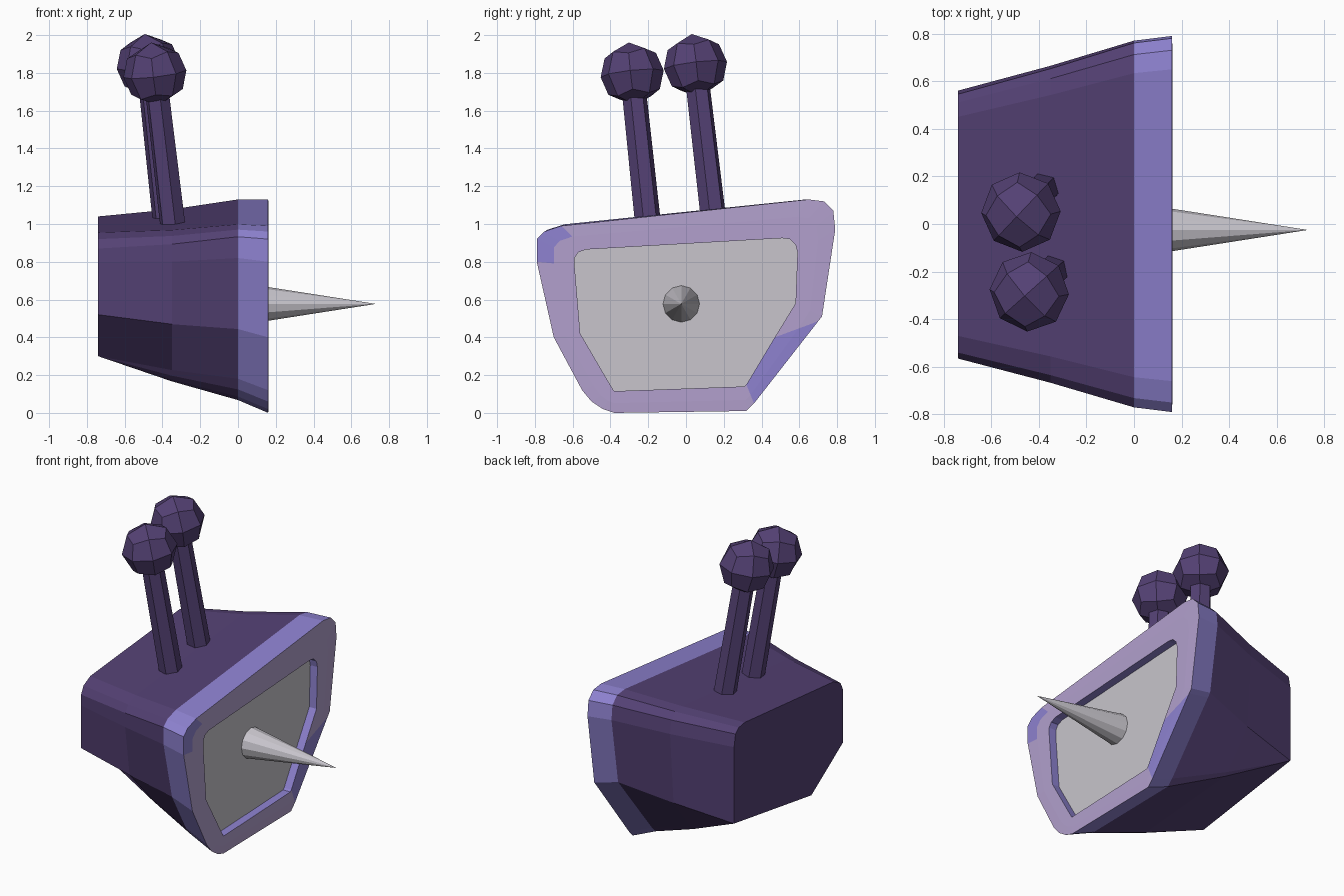
import bpy, bmesh, math
from mathutils import Vector, Matrix

if "Cube" in bpy.data.objects:
    bpy.data.objects.remove(bpy.data.objects["Cube"])


def material(name, rgb):
    m = bpy.data.materials.new(name)
    lin = [((c / 255 + 0.055) / 1.055) ** 2.4 for c in rgb]
    m.diffuse_color = (*lin, 1)
    m.use_nodes = True
    m.node_tree.nodes["Principled BSDF"].inputs["Base Color"].default_value = m.diffuse_color
    return m


DARK = material("dark purple", (84, 65, 116))
RIM = material("rim violet", (142, 130, 208))
LILAC = material("lilac", (178, 160, 205))
GREY = material("pale grey", (200, 197, 204))


def finish(bm, name, mats):
    bmesh.ops.remove_doubles(bm, verts=bm.verts, dist=0.0005)
    bmesh.ops.recalc_face_normals(bm, faces=bm.faces)
    me = bpy.data.meshes.new(name)
    bm.to_mesh(me)
    bm.free()
    ob = bpy.data.objects.new(name, me)
    bpy.context.collection.objects.link(ob)
    for m in mats:
        me.materials.append(m)
    return ob


def mix(a, b, t):
    return [(p[0] + (q[0] - p[0]) * t, p[1] + (q[1] - p[1]) * t) for p, q in zip(a, b)]


# Matching (y, z) outlines: rim front, screen opening and back of the shell
outer = [(-.79, .80), (-.79, .92), (-.75, .96), (-.66, .99), (.65, 1.13), (.73, 1.12),
         (.78, 1.07), (.79, .97), (.72, .51), (.70, .485), (.36, .05), (.32, .01),
         (-.38, 0), (-.44, .02), (-.50, .06), (-.55, .12), (-.70, .40)]
inner = [(-.59, .78), (-.59, .82), (-.57, .85), (-.53, .865), (.51, .925), (.55, .92),
         (.58, .89), (.59, .85), (.58, .58), (.47, .40), (.32, .15), (.31, .14),
         (-.38, .115), (-.385, .12), (-.39, .13), (-.42, .18), (-.56, .42)]
back = [(-.565, .80), (-.565, .87), (-.54, .92), (-.47, .955), (.45, 1.04), (.51, 1.03),
        (.545, 1.0), (.56, .92), (.56, .42), (.56, .42), (.56, .42), (.56, .42),
        (-.24, .30), (-.24, .30), (-.24, .30), (-.24, .30), (-.565, .52)]
neck = [(y * .975, 1.13 - (1.13 - z) * .94) for y, z in outer]
middle = [(y * .99, z - .01) for y, z in mix(neck, back, .47)]

# Lofted sections: (x, outline)
sections = [(-.74, back), (-.35, middle), (0, neck), (.16, outer),
            (.162, mix(outer, inner, .45)), (.162, inner), (.11, inner)]
bm = bmesh.new()
rings = [[bm.verts.new((x, y, z)) for y, z in pts] for x, pts in sections]
n = len(outer)
slots = [0, 0, 1, 2, 2, 1]
for r, (a, b) in enumerate(zip(rings, rings[1:])):
    for i in range(n):
        j = (i + 1) % n
        f = bm.faces.new((a[i], a[j], b[j], b[i]))
        f.material_index = slots[r]
        # worn corners of the rim show the violet shade
        if (r == 3 and i in (0, 1, 2, 9)) or (r == 4 and i == 9):
            f.material_index = 1
bm.faces.new(rings[0]).material_index = 0
bm.faces.new(rings[-1]).material_index = 3
finish(bm, "shell", [DARK, RIM, LILAC, GREY])


def rod(name, p, q, r1, r2, sides, mat):
    p, q = Vector(p), Vector(q)
    d = q - p
    bm = bmesh.new()
    mat4 = Matrix.Translation((p + q) / 2) @ d.to_track_quat('Z', 'Y').to_matrix().to_4x4()
    bmesh.ops.create_cone(bm, cap_ends=True, segments=sides, radius1=r1, radius2=r2,
                          depth=d.length, matrix=mat4)
    return finish(bm, name, [mat])


# Spike in the middle of the screen
rod("spike", (.11, -.025, .577), (.73, -.025, .577), .097, 0, 12, GREY)

# Two leaning stalks with faceted balls
for side, foot, top in (("front", (-.345, -.20, .99), (-.44, -.285, 1.795)),
                        ("rear", (-.385, .145, 1.03), (-.475, .05, 1.84))):
    rod(side + "_stalk", foot, top, .07, .065, 6, DARK)
    bm = bmesh.new()
    bmesh.ops.create_cube(bm, size=1)
    bmesh.ops.subdivide_edges(bm, edges=bm.edges, cuts=1, use_grid_fill=True)
    axis = (Vector(top) - Vector(foot)).to_track_quat('Z', 'Y').to_matrix()
    for v in bm.verts:
        v.co = axis @ (v.co.normalized() * .168) + Vector(top)
    finish(bm, side + "_ball", [DARK])
